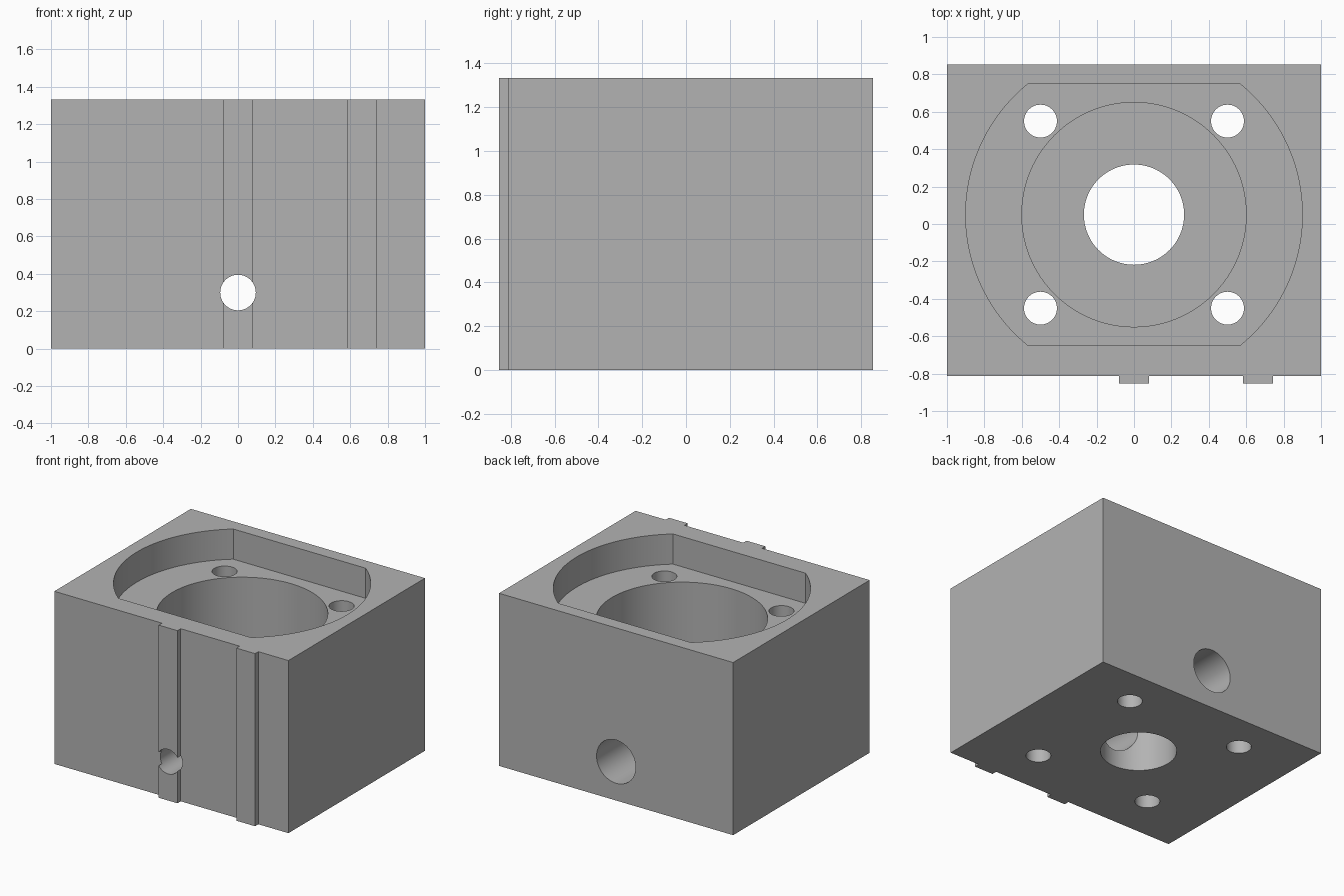
import bpy, bmesh, math

if "Cube" in bpy.data.objects:
    bpy.data.objects.remove(bpy.data.objects["Cube"], do_unlink=True)

# Overall sizes
HEIGHT = 1.333
FRONT, BACK = -0.813, 0.853
RIB_FRONT = -0.853
CENTRE_Y = 0.05
RECESS_FLOOR, BORE_FLOOR = 1.10, 0.50
CROSS_Z = 0.30

grey = bpy.data.materials.new("plain_grey")
grey.use_nodes = True
colour = (0.45, 0.45, 0.45, 1)
grey.diffuse_color = colour
grey.node_tree.nodes["Principled BSDF"].inputs["Base Color"].default_value = colour


def extrude(name, outline, z0, z1):
    """Solid prism from a closed outline in the xy plane."""
    bm = bmesh.new()
    base = bm.faces.new([bm.verts.new((x, y, z0)) for x, y in outline])
    grown = bmesh.ops.extrude_face_region(bm, geom=[base])["geom"]
    bmesh.ops.translate(bm, vec=(0, 0, z1 - z0),
                        verts=[v for v in grown if isinstance(v, bmesh.types.BMVert)])
    bmesh.ops.recalc_face_normals(bm, faces=bm.faces)
    mesh = bpy.data.meshes.new(name)
    bm.to_mesh(mesh)
    bm.free()
    mesh.materials.append(grey)
    obj = bpy.data.objects.new(name, mesh)
    bpy.context.collection.objects.link(obj)
    return obj


def rectangle(x0, x1, y0, y1):
    return [(x0, y0), (x1, y0), (x1, y1), (x0, y1)]


def circle(radius, x=0, y=0, sides=96):
    return [(x + radius * math.cos(i * math.tau / sides),
             y + radius * math.sin(i * math.tau / sides)) for i in range(sides)]


def flatted_circle(radius, half_height, y, steps=48):
    """Circle with its front and back cut off straight."""
    limit = math.asin(half_height / radius)
    angles = [-limit + 2 * limit * i / steps for i in range(steps + 1)]
    angles += [a + math.pi for a in angles]
    return [(radius * math.cos(a), y + radius * math.sin(a)) for a in angles]


def along_y(name, radius, y0, y1):
    """Round cutter running front to back."""
    cutter = extrude(name, circle(radius), -y1, -y0)
    cutter.rotation_euler.x = math.pi / 2
    cutter.location.z = CROSS_Z
    return cutter


def combine(target, tool, operation):
    mod = target.modifiers.new(tool.name, "BOOLEAN")
    mod.operation = operation
    mod.solver = "EXACT"
    mod.object = tool
    tool.hide_render = True
    bpy.context.view_layer.objects.active = target
    bpy.ops.object.modifier_apply(modifier=mod.name)
    bpy.data.objects.remove(tool, do_unlink=True)


# Block with two locating ribs on the front
block = extrude("housing_block", rectangle(-1, 1, FRONT, BACK), 0, HEIGHT)
for centre in (0, 0.663):
    rib = extrude("front_rib", rectangle(centre - 0.08, centre + 0.08,
                                         RIB_FRONT, FRONT + 0.05), 0, HEIGHT)
    combine(block, rib, "UNION")

# Recess, stepped bore and corner screw holes
cutters = [
    extrude("recess", flatted_circle(0.9, 0.7, CENTRE_Y), RECESS_FLOOR, 2),
    extrude("main_bore", circle(0.6, y=CENTRE_Y), BORE_FLOOR, 2),
    extrude("shaft_hole", circle(0.268, y=CENTRE_Y), -1, 2),
]
for sx in (-0.5, 0.5):
    for sy in (-0.5, 0.5):
        cutters.append(extrude("screw_hole", circle(0.088, sx, CENTRE_Y + sy, 48), -1, 2))

# Cross hole: wide from the back, narrow through the front wall
cutters.append(along_y("wide_cross_hole", 0.167, -0.55, 2))
cutters.append(along_y("narrow_cross_hole", 0.095, -2, 0))
bpy.context.view_layer.update()
for cutter in cutters:
    combine(block, cutter, "DIFFERENCE")

# Smooth round walls, crisp edges
bpy.ops.object.select_all(action="DESELECT")
block.select_set(True)
bpy.context.view_layer.objects.active = block
bpy.ops.object.shade_smooth_by_angle(angle=math.radians(30))
